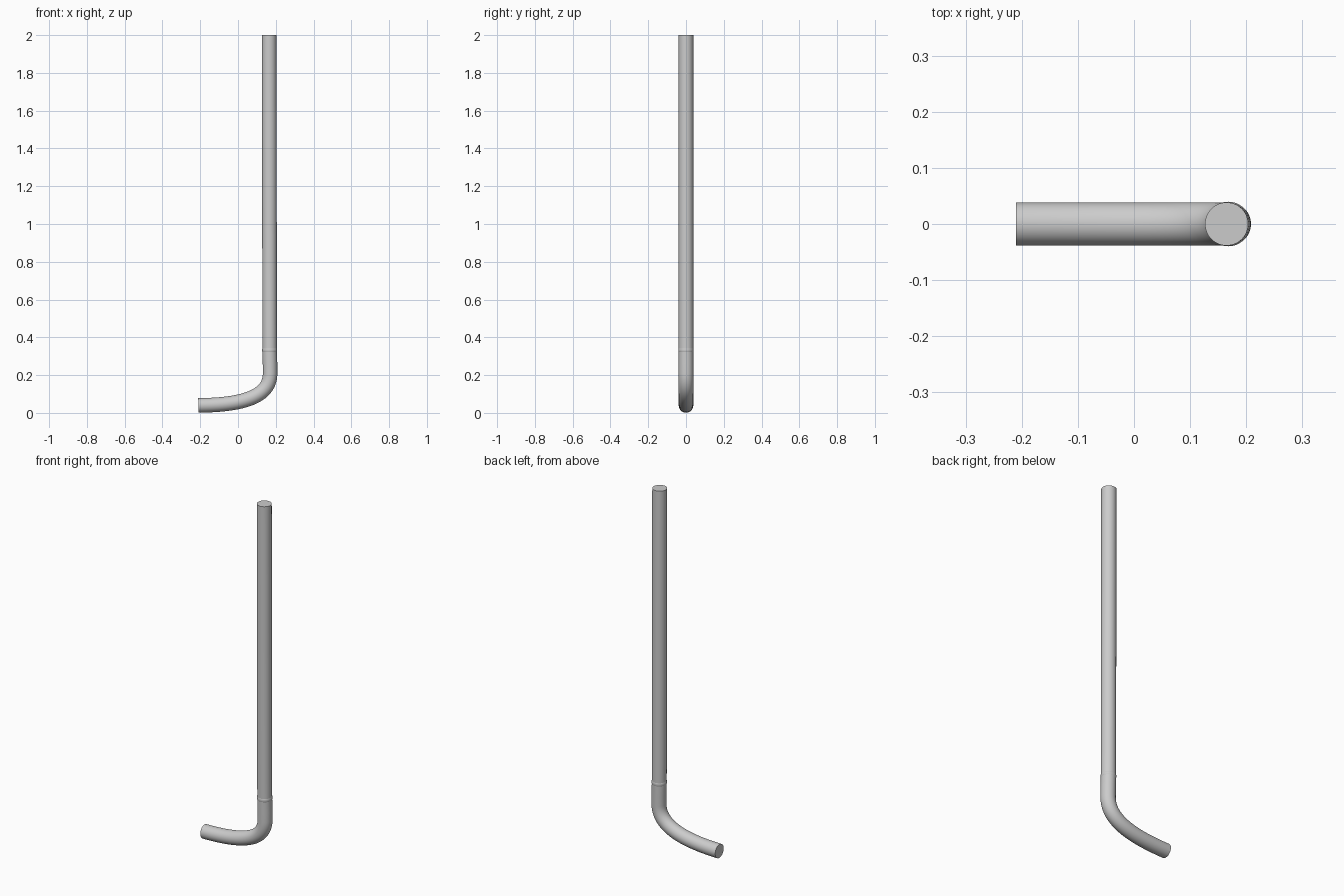
import bpy, bmesh
from math import cos, sin, tau
from mathutils import Vector

if "Cube" in bpy.data.objects:
    bpy.data.objects.remove(bpy.data.objects["Cube"])

SIDES = 48


def sweep(name, stations):
    """Closed round tube through (x, z, radius) stations in the XZ plane."""
    bm = bmesh.new()
    pts = [Vector((x, 0, z)) for x, z, r in stations]
    rings = []
    for i, p in enumerate(pts):
        t = (pts[min(i + 1, len(pts) - 1)] - pts[max(i - 1, 0)]).normalized()
        side = Vector((t.z, 0, -t.x))
        r = stations[i][2]
        rings.append([bm.verts.new(p + side * r * cos(tau * k / SIDES)
                                   + Vector((0, r * sin(tau * k / SIDES), 0)))
                      for k in range(SIDES)])
    for a, b in zip(rings, rings[1:]):
        for k in range(SIDES):
            n = (k + 1) % SIDES
            bm.faces.new((a[k], a[n], b[n], b[k]))
    bm.faces.new(rings[0])
    bm.faces.new(rings[-1])
    bmesh.ops.recalc_face_normals(bm, faces=bm.faces)
    mesh = bpy.data.meshes.new(name)
    bm.to_mesh(mesh)
    bm.free()
    obj = bpy.data.objects.new(name, mesh)
    bpy.context.collection.objects.link(obj)
    bpy.ops.object.select_all(action='DESELECT')
    obj.select_set(True)
    bpy.context.view_layer.objects.active = obj
    bpy.ops.object.shade_smooth_by_angle()
    return obj


def bezier(a, b, c, d, t):
    u = 1 - t
    return [u**3 * a[i] + 3 * u * u * t * b[i] + 3 * u * t * t * c[i] + t**3 * d[i]
            for i in (0, 1)]


# Curved foot, ending in a short upright neck
R = 0.0385
foot = [(*bezier((-0.21, 0.0395), (0.04, 0.042), (0.17, 0.09), (0.17, 0.21), i / 32), R)
        for i in range(33)]
foot += [(0.1695, 0.26, R), (0.168, 0.325, R), (0.168, 0.335, R)]
sweep("curved_foot", foot)

# Thin joint band between foot and shaft
sweep("joint_band", [(0.168, 0.323, 0.0385), (0.168, 0.326, 0.0397),
                     (0.168, 0.338, 0.0397), (0.168, 0.341, 0.0385)])

# Long straight shaft, leaning very slightly
sweep("shaft", [(0.168, 0.33, 0.0385), (0.1675, 0.5, 0.0385), (0.165, 2.0, 0.0385)])
